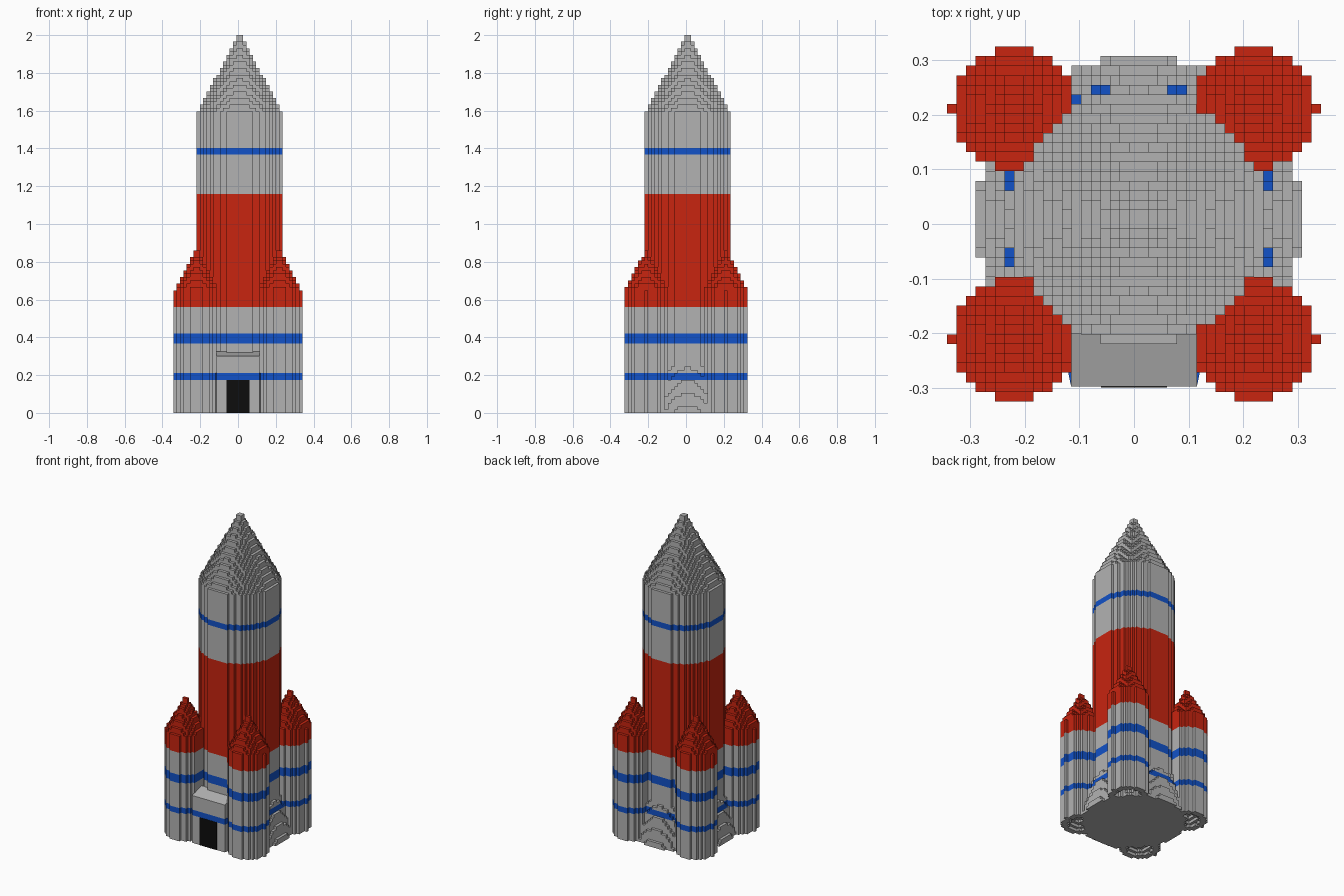
import bpy, bmesh, math
from mathutils import Vector

if "Cube" in bpy.data.objects:
    bpy.data.objects.remove(bpy.data.objects["Cube"])

V = 2 / 114          # block size; cell centres lie on whole multiples in x and y


def material(name, rgb):
    m = bpy.data.materials.new(name)
    m.diffuse_color = (*rgb, 1)
    m.use_nodes = True
    m.node_tree.nodes["Principled BSDF"].inputs["Base Color"].default_value = m.diffuse_color
    return m


GREY = material("grey", (0.45, 0.45, 0.45))
RED = material("red", (0.58, 0.018, 0.005))
BLUE = material("blue", (0.006, 0.085, 0.58))
BLACK = material("black", (0.004, 0.004, 0.004))
PALETTE = [GREY, RED, BLUE]


def band_colour(k):
    """Palette index of the painted bands by layer."""
    if k in (10, 11, 21, 22, 23, 78, 79):
        return 2
    return 1 if 32 <= k < 66 else 0


def disc(cx, cy, r):
    n = math.ceil(r) + 1
    return {(i, j)
            for i in range(math.floor(cx) - n, math.ceil(cx) + n + 1)
            for j in range(math.floor(cy) - n, math.ceil(cy) + n + 1)
            if math.hypot(i - cx, j - cy) <= r}


owner = {}           # every block and the part it belongs to


def add_layers(part, k0, k1, cells_at):
    for k in range(k0, k1):
        for i, j in cells_at(k):
            owner.setdefault((i, j, k), part)


# Main hull, pointed nose and flared skirt
add_layers("hull", 0, 90, lambda k: disc(.5, .5, 13))
add_layers("nose_cone", 90, 114,
           lambda k: disc(.5, .5, max(.75, 13 * (114 - k) / 24)))
add_layers("engine_skirt", 0, 15, lambda k: disc(.5, .5, 17 - 4 * k / 15))


# Four boosters with pointed caps and a shallow nozzle recess underneath
def booster_cells(sx, sy):
    def cells(k):
        cx, cy = 12.5 * sx, 12 * sy
        if k >= 37:
            return disc(cx, cy, max(.75, 6.45 * (49 - k) / 12))
        c = disc(cx, cy, 6.45) | {(19 * sx, 12 * sy)}
        return c - disc(cx, cy, 4.6 - 1.2 * k) if k < 3 else c
    return cells


for side, sx in (("left", -1), ("right", 1)):
    for end, sy in (("front", -1), ("back", 1)):
        add_layers(f"booster_{end}_{side}", 0, 49, booster_cells(sx, sy))

# Turn the exposed block faces of each part into a mesh
DIRS = [Vector(d) for d in ((1, 0, 0), (-1, 0, 0), (0, 1, 0),
                            (0, -1, 0), (0, 0, 1), (0, 0, -1))]


def build_blocks(part):
    bm = bmesh.new()
    verts = {}
    for (i, j, k), p in owner.items():
        if p != part:
            continue
        for d in DIRS:
            if (i + int(d.x), j + int(d.y), k + int(d.z)) in owner:
                continue
            u = Vector((d.y, d.z, d.x))
            w = d.cross(u)
            centre = Vector((i, j, k + .5)) + d / 2
            loop = []
            for a, b in ((-.5, -.5), (.5, -.5), (.5, .5), (-.5, .5)):
                q = centre + u * a + w * b
                key = tuple(round(2 * c) for c in q)
                if key not in verts:
                    verts[key] = bm.verts.new(q * V)
                loop.append(verts[key])
            try:
                bm.faces.new(loop).material_index = band_colour(k)
            except ValueError:
                pass
    bmesh.ops.dissolve_limit(bm, angle_limit=.01, verts=bm.verts[:],
                             edges=bm.edges[:], delimit={'MATERIAL'})
    return finish(part, bm, PALETTE)


def finish(name, bm, mats):
    me = bpy.data.meshes.new(name)
    bm.to_mesh(me)
    bm.free()
    for m in mats:
        me.materials.append(m)
    ob = bpy.data.objects.new(name, me)
    bpy.context.collection.objects.link(ob)
    return ob


for part in sorted(set(owner.values())):
    build_blocks(part)


# Entrance porch: slabs that flare towards the hull
def slab(name, mat, hw_front, hw_back, y0, y1, z0, z_front, z_back):
    bm = bmesh.new()
    bmesh.ops.create_cube(bm, size=2)
    for v in bm.verts:
        front = v.co.y < 0
        top = v.co.z > 0
        v.co = (math.copysign(hw_front if front else hw_back, v.co.x),
                y0 if front else y1,
                (z_front if front else z_back) if top else z0)
    return finish(name, bm, [mat])


slab("porch_base", GREY, .115, .135, -.297, -.2, 0, 10 * V, 10 * V)
slab("porch_band", BLUE, .115, .135, -.297, -.2, 10 * V, 12 * V, 12 * V)
slab("porch_roof", GREY, .115, .115, -.297, -.2, 12 * V, .3, .325)
slab("door", BLACK, .06, .06, -.299, -.29, 0, 10 * V, 10 * V)
